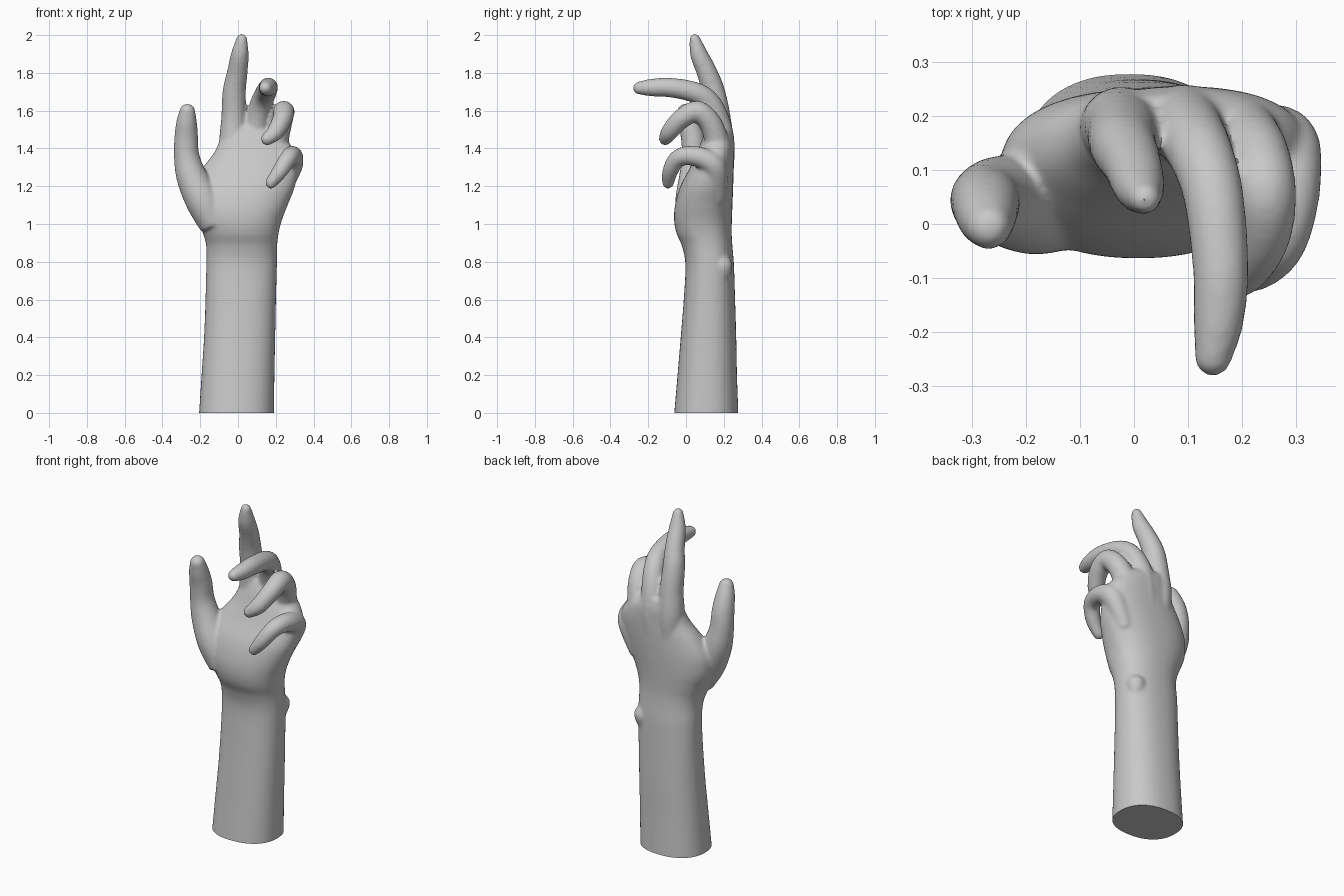
import bpy, bmesh, math
from mathutils import Vector

cube = bpy.data.objects.get("Cube")
if cube:
    bpy.data.objects.remove(cube, do_unlink=True)

skin = bpy.data.materials.new("matte grey")
skin.use_nodes = True
grey = (0.58, 0.58, 0.58, 1)
skin.diffuse_color = grey
bsdf = skin.node_tree.nodes["Principled BSDF"]
bsdf.inputs["Base Color"].default_value = grey
bsdf.inputs["Roughness"].default_value = 0.8


def smooth_path(pts, steps=6):
    """Catmull-Rom interpolation of tuples of any length."""
    p = [pts[0]] + list(pts) + [pts[-1]]
    out = []
    for i in range(1, len(p) - 2):
        for s in range(steps):
            t = s / steps
            out.append(tuple(
                0.5 * (2 * b + (c - a) * t + (2 * a - 5 * b + 4 * c - d) * t * t
                       + (3 * b - a - 3 * c + d) * t ** 3)
                for a, b, c, d in zip(*p[i - 1:i + 3])))
    out.append(tuple(pts[-1]))
    return out


def loft(name, rings):
    """Skin a list of equal rings into a closed mesh object."""
    bm = bmesh.new()
    rows = [[bm.verts.new(co) for co in ring] for ring in rings]
    n = len(rows[0])
    for a, b in zip(rows, rows[1:]):
        for i in range(n):
            j = (i + 1) % n
            bm.faces.new((a[i], a[j], b[j], b[i]))
    bm.faces.new(rows[0])
    bm.faces.new(rows[-1])
    bmesh.ops.recalc_face_normals(bm, faces=bm.faces)
    me = bpy.data.meshes.new(name)
    bm.to_mesh(me)
    bm.free()
    me.materials.append(skin)
    ob = bpy.data.objects.new(name, me)
    bpy.context.collection.objects.link(ob)
    return ob


def body(name, sections, n=48, power=2.3):
    """Horizontal rounded sections: z, x min, x max, y min, y max."""
    rings = []
    for z, x0, x1, y0, y1 in smooth_path(sections):
        ring = []
        for k in range(n):
            a = math.tau * k / n
            c, s = math.cos(a), math.sin(a)
            c = math.copysign(abs(c) ** (2 / power), c)
            s = math.copysign(abs(s) ** (2 / power), s)
            ring.append(((x0 + x1) / 2 + c * (x1 - x0) / 2,
                         (y0 + y1) / 2 + s * (y1 - y0) / 2, z))
        rings.append(ring)
    return loft(name, rings)


def finger(name, pts, n=20):
    """Tapered tube through x, y, z, radius points with a rounded tip."""
    path = smooth_path(pts)
    pos = [Vector(p[:3]) for p in path]
    rad = [p[3] for p in path]
    tan = [(pos[min(i + 1, len(pos) - 1)] - pos[max(i - 1, 0)]).normalized()
           for i in range(len(pos))]
    end, r, t = pos[-1], rad[-1], tan[-1]
    for deg in (25, 50, 75):
        a = math.radians(deg)
        pos.append(end + t * r * math.sin(a))
        rad.append(r * math.cos(a))
        tan.append(t)
    rings, u = [], Vector((1, 0, 0))
    for p, r, t in zip(pos, rad, tan):
        u = (u - t * u.dot(t)).normalized()
        v = t.cross(u)
        rings.append([p + r * (u * math.cos(math.tau * k / n)
                               + v * math.sin(math.tau * k / n)) for k in range(n)])
    return loft(name, rings)


# Forearm, wrist and palm
parts = [body("forearm_and_palm", [
    (-0.08, -0.21, 0.187, -0.068, 0.278),
    (0.0, -0.206, 0.19, -0.062, 0.277),
    (0.2, -0.193, 0.193, -0.045, 0.27),
    (0.4, -0.180, 0.197, -0.028, 0.266),
    (0.6, -0.172, 0.201, -0.012, 0.26),
    (0.78, -0.168, 0.206, -0.003, 0.254),
    (0.88, -0.168, 0.207, -0.02, 0.246),
    (0.95, -0.185, 0.215, -0.05, 0.242),
    (1.02, -0.215, 0.232, -0.063, 0.243),
    (1.1, -0.245, 0.263, -0.058, 0.246),
    (1.2, -0.24, 0.302, -0.03, 0.25),
    (1.3, -0.185, 0.318, 0.022, 0.253),
    (1.38, -0.125, 0.305, 0.058, 0.254),
    (1.46, -0.09, 0.24, 0.09, 0.252),
    (1.52, -0.065, 0.15, 0.12, 0.235),
])]

# Fingers and thumb, from inside the palm to the tip
digits = {
    "thumb": [(-.12, .04, 1.0, .085), (-.185, .035, 1.12, .092), (-.245, .045, 1.25, .082),
              (-.272, .045, 1.36, .068), (-.274, .035, 1.46, .063),
              (-.272, .012, 1.54, .055), (-.268, -.005, 1.595, .043)],
    "index_finger": [(-.01, .19, 1.18, .05), (-.025, .18, 1.4, .074), (-.022, .17, 1.56, .067),
                     (-.02, .145, 1.7, .062), (-.004, .112, 1.8, .055),
                     (.01, .068, 1.9, .047), (.02, .047, 1.978, .03)],
    "middle_finger": [(.06, .195, 1.18, .05), (.09, .185, 1.4, .074), (.1, .172, 1.53, .066),
                      (.125, .125, 1.64, .06), (.147, .05, 1.695, .056),
                      (.16, -.08, 1.722, .052), (.156, -.18, 1.722, .047),
                      (.146, -.247, 1.72, .035)],
    "ring_finger": [(.13, .185, 1.16, .05), (.19, .172, 1.36, .07), (.205, .16, 1.45, .065),
                    (.228, .125, 1.54, .06), (.242, .06, 1.595, .058),
                    (.237, -.02, 1.56, .053), (.2, -.085, 1.49, .047),
                    (.155, -.11, 1.45, .035)],
    "little_finger": [(.2, .165, 1.13, .05), (.272, .155, 1.29, .063), (.29, .1, 1.343, .057),
                      (.285, .02, 1.362, .052), (.265, -.045, 1.345, .047),
                      (.222, -.083, 1.28, .042), (.175, -.095, 1.218, .032)],
}
parts += [finger(name, pts) for name, pts in digits.items()]

# Bony bump on the back of the wrist
parts.append(finger("wrist_bump", [(.145, .185, .70, .03), (.147, .192, .75, .05),
                                   (.147, .19, .79, .055), (.145, .185, .83, .03)]))

# Fuse the parts into one soft skin
for ob in bpy.context.selected_objects:
    ob.select_set(False)
for ob in parts:
    ob.select_set(True)
hand = parts[0]
bpy.context.view_layer.objects.active = hand
bpy.ops.object.join()
hand.name = hand.data.name = "hand"
fuse = hand.modifiers.new("fuse", 'REMESH')
fuse.mode = 'VOXEL'
fuse.voxel_size = 0.009
soften = hand.modifiers.new("soften", 'SMOOTH')
soften.factor = 0.5
soften.iterations = 10
for m in ("fuse", "soften"):
    bpy.ops.object.modifier_apply(modifier=m)

# Flat cut through the forearm
bm = bmesh.new()
bm.from_mesh(hand.data)
cut = bmesh.ops.bisect_plane(bm, geom=bm.verts[:] + bm.edges[:] + bm.faces[:],
                             plane_co=(0, 0, 0), plane_no=(0, 0, 1), clear_inner=True)
rim = [e for e in cut["geom_cut"] if isinstance(e, bmesh.types.BMEdge)]
bmesh.ops.edgeloop_fill(bm, edges=rim)
bmesh.ops.recalc_face_normals(bm, faces=bm.faces)
bm.to_mesh(hand.data)
bm.free()
hand.data.materials.clear()
hand.data.materials.append(skin)
for f in hand.data.polygons:
    f.material_index = 0
bpy.ops.object.shade_smooth_by_angle(angle=math.radians(40))
